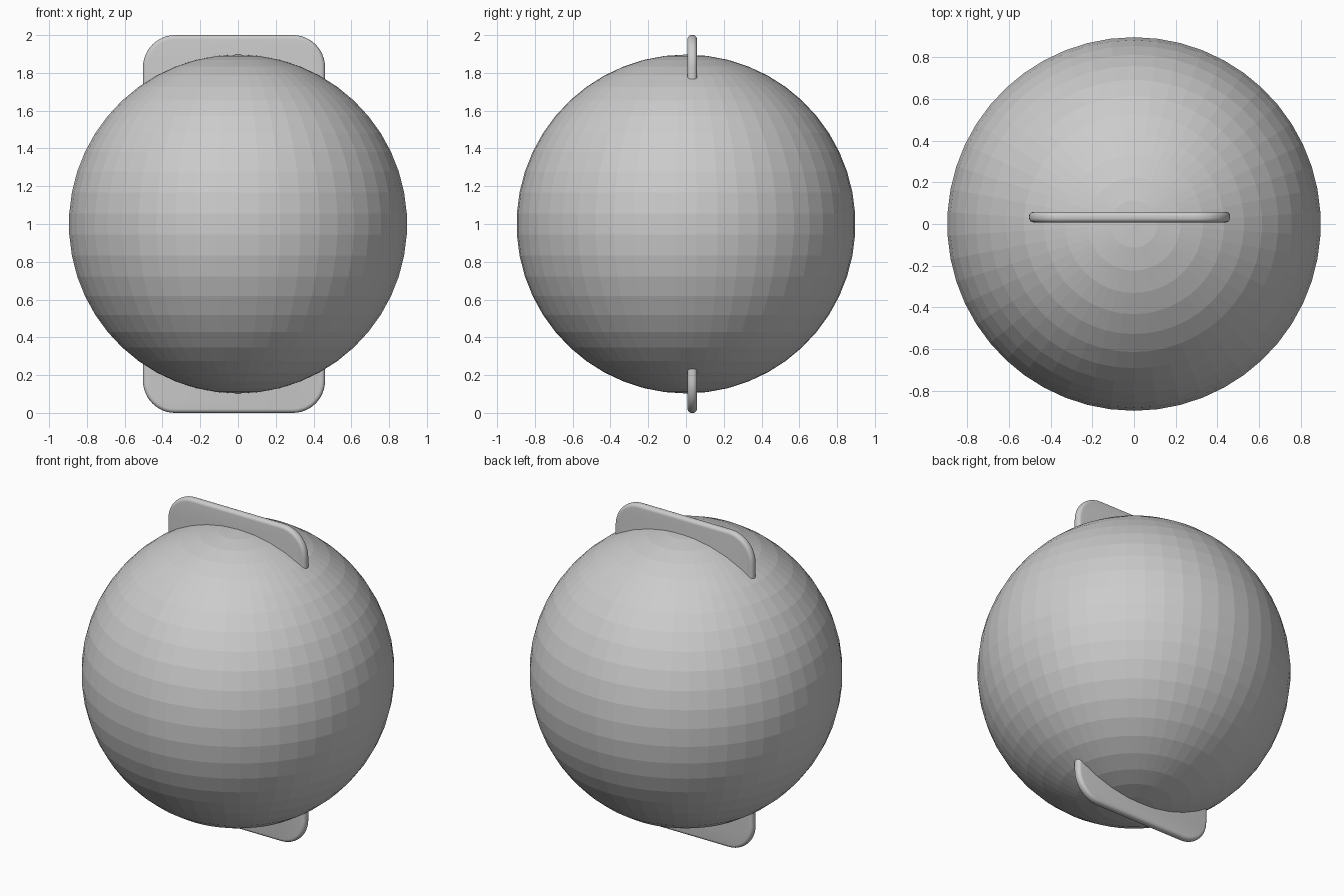
import bpy, bmesh, math
from mathutils import Matrix

if "Cube" in bpy.data.objects:
    bpy.data.objects.remove(bpy.data.objects["Cube"])


def add_object(name, bm):
    mesh = bpy.data.meshes.new(name)
    bm.to_mesh(mesh)
    bm.free()
    obj = bpy.data.objects.new(name, mesh)
    bpy.context.collection.objects.link(obj)
    return obj


# faceted ball
bm = bmesh.new()
bmesh.ops.create_uvsphere(bm, u_segments=50, v_segments=25, radius=0.897,
                          matrix=Matrix.Translation((0, 0, 1.0)))
add_object("ball", bm)

# thin upright plate with rounded corners, passing through the ball
x0, x1, y0, y1, z0, z1, r = -0.503, 0.461, 0.008, 0.058, 0.0, 2.0, 0.17
corners = [(x1 - r, z1 - r, 0), (x0 + r, z1 - r, 90),
           (x0 + r, z0 + r, 180), (x1 - r, z0 + r, 270)]
bm = bmesh.new()
outline = []
for cx, cz, start in corners:
    for i in range(13):
        a = math.radians(start + 90 * i / 12)
        outline.append(bm.verts.new((cx + r * math.cos(a), y0, cz + r * math.sin(a))))
front = bm.faces.new(outline)
ext = bmesh.ops.extrude_face_region(bm, geom=[front], use_keep_orig=True)
bmesh.ops.translate(bm, vec=(0, y1 - y0, 0),
                    verts=[v for v in ext["geom"] if isinstance(v, bmesh.types.BMVert)])
bmesh.ops.recalc_face_normals(bm, faces=bm.faces[:])

# rounded rim
rim = [e for e in bm.edges if abs(e.verts[0].co.y - e.verts[1].co.y) < 1e-5]
bmesh.ops.bevel(bm, geom=rim, offset=0.021, segments=5, profile=0.5, affect='EDGES')
plate = add_object("plate", bm)
bpy.context.view_layer.objects.active = plate
plate.select_set(True)
bpy.ops.object.shade_smooth_by_angle(angle=math.radians(30))
